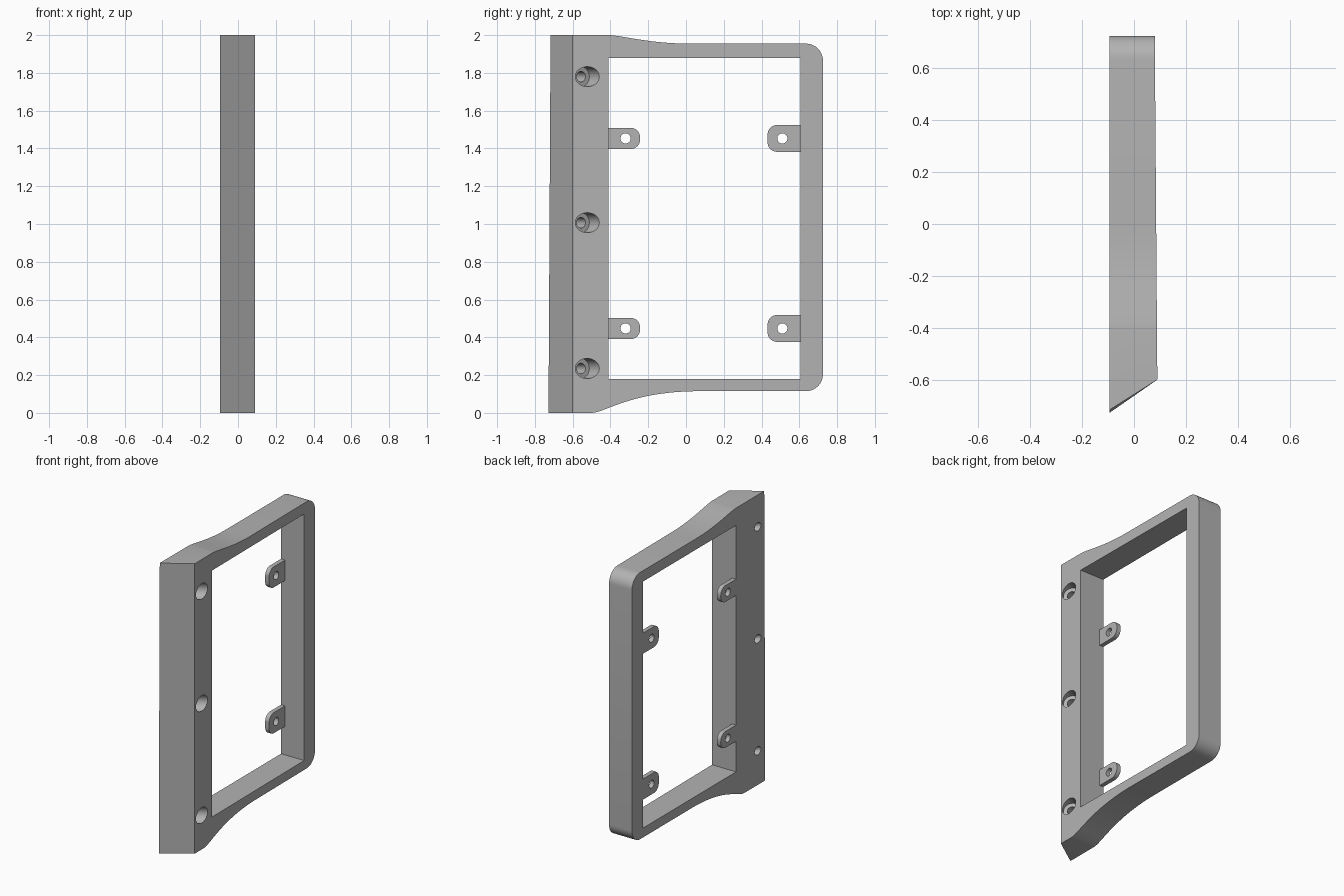
import bpy, bmesh, math
from mathutils import Vector

old = bpy.data.objects.get("Cube")
if old:
    bpy.data.objects.remove(old, do_unlink=True)

GREY = (0.45, 0.45, 0.45, 1)
mat = bpy.data.materials.new("matte grey")
mat.use_nodes = True
mat.diffuse_color = GREY
mat.node_tree.nodes["Principled BSDF"].inputs["Base Color"].default_value = GREY

BACK_X, FACE_X = -0.095, 0.09      # the two broad sides
LIP_Y = -0.6                       # where the slanted front meets the +x side
WIN_Y, WIN_Z = (-0.41, 0.605), (0.18, 1.88)


def make_object(name, bm):
    bmesh.ops.recalc_face_normals(bm, faces=bm.faces)
    mesh = bpy.data.meshes.new(name)
    bm.to_mesh(mesh)
    bm.free()
    obj = bpy.data.objects.new(name, mesh)
    bpy.context.collection.objects.link(obj)
    mesh.materials.append(mat)
    return obj


def extrude_profile(name, points, x0, x1, shape=None):
    """Extrude a (y, z) outline along x; shape may adjust the far vertices."""
    bm = bmesh.new()
    near = [bm.verts.new((x0, y, z)) for y, z in points]
    far = [bm.verts.new((x1, y, z)) for y, z in points]
    bm.faces.new(near)
    bm.faces.new(far[::-1])
    for i in range(len(points)):
        j = (i + 1) % len(points)
        bm.faces.new((near[i], far[i], far[j], near[j]))
    if shape:
        for v in far:
            shape(v)
    return make_object(name, bm)


def arc(cy, cz, r, start, n=10):
    """Quarter circle, counter-clockwise from the start angle in degrees."""
    angles = [math.radians(start + 90 * i / n) for i in range(n + 1)]
    return [(cy + r * math.cos(a), cz + r * math.sin(a)) for a in angles]


def bezier(a, b, c, d, n=16):
    a, b, c, d = map(Vector, (a, b, c, d))
    ts = [i / n for i in range(n + 1)]
    return [tuple(a * (1-t)**3 + b * 3*t*(1-t)**2 + c * 3*t*t*(1-t) + d * t**3) for t in ts]


def cylinder(name, start, end, r):
    start, end = Vector(start), Vector(end)
    bm = bmesh.new()
    bmesh.ops.create_cone(bm, cap_ends=True, segments=32, radius1=r, radius2=r,
                          depth=(end - start).length)
    bm.transform((end - start).to_track_quat('Z', 'Y').to_matrix().to_4x4())
    bmesh.ops.translate(bm, verts=bm.verts, vec=(start + end) / 2)
    return make_object(name, bm)


def cut(obj, cutter):
    cutter.hide_render = True
    mod = obj.modifiers.new("cut", 'BOOLEAN')
    mod.operation, mod.solver, mod.object = 'DIFFERENCE', 'EXACT', cutter
    bpy.context.view_layer.objects.active = obj
    bpy.ops.object.modifier_apply(modifier=mod.name)
    bpy.data.objects.remove(cutter, do_unlink=True)


def smooth(obj):
    bpy.ops.object.select_all(action='DESELECT')
    obj.select_set(True)
    bpy.context.view_layer.objects.active = obj
    bpy.ops.object.shade_smooth_by_angle(angle=math.radians(25))


# Frame outline: tall mounting edge, flared shoulders, rounded back corners
outline = [(-0.728, 0)]
outline += bezier((-0.5, 0), (-0.43, 0), (-0.3, 0.11), (0.05, 0.115))
outline += arc(0.635, 0.205, 0.09, -90)
outline += arc(0.635, 1.865, 0.09, 0)
outline += bezier((0.02, 1.955), (-0.18, 1.955), (-0.3, 1.99), (-0.4, 2))
outline += [(-0.717, 2)]


def taper(v):
    """Slant the front edge and thin the frame slightly towards the back."""
    v.co.y = max(v.co.y, LIP_Y)
    v.co.x -= 0.01 * (v.co.y - LIP_Y) / 1.325


frame = extrude_profile("frame", outline, BACK_X, FACE_X, taper)
(y0, y1), (z0, z1) = WIN_Y, WIN_Z
cut(frame, extrude_profile("window_cutter", [(y0, z0), (y1, z0), (y1, z1), (y0, z1)], -0.3, 0.3))

# Angled screw holes with counterbores, parallel to the slanted front
axis = Vector((FACE_X - BACK_X, 0.125, 0)).normalized()
for z in (0.235, 1.007, 1.78):
    mouth = Vector((FACE_X, -0.522, z))
    cut(frame, cylinder("bore_cutter", mouth - axis * 0.06, mouth + axis * 0.15, 0.053))
    cut(frame, cylinder("screw_cutter", mouth - axis * 0.4, mouth + axis * 0.1, 0.028))
smooth(frame)


# Thin mounting tabs inside the window, flush with the -x side
def tab(name, root, tip, hole_y, z, half):
    r = 0.05
    side = 1 if tip > root else -1
    cy = tip - side * r
    end = arc(cy, z - half + r, r, -90) + arc(cy, z + half - r, r, 0)
    end = [(cy + side * (y - cy), h) for y, h in end]
    points = [(root, z - half)] + end + [(root, z + half)]
    obj = extrude_profile(name, points, BACK_X, BACK_X + 0.03)
    cut(obj, cylinder("tab_cutter", (-0.3, hole_y, z), (0.3, hole_y, z), 0.027))
    smooth(obj)


for level, z in (("lower", 0.447), ("upper", 1.453)):
    tab(level + "_front_tab", y0, -0.243, -0.32, z, 0.056)
    tab(level + "_back_tab", y1, 0.432, 0.51, z, 0.071)
